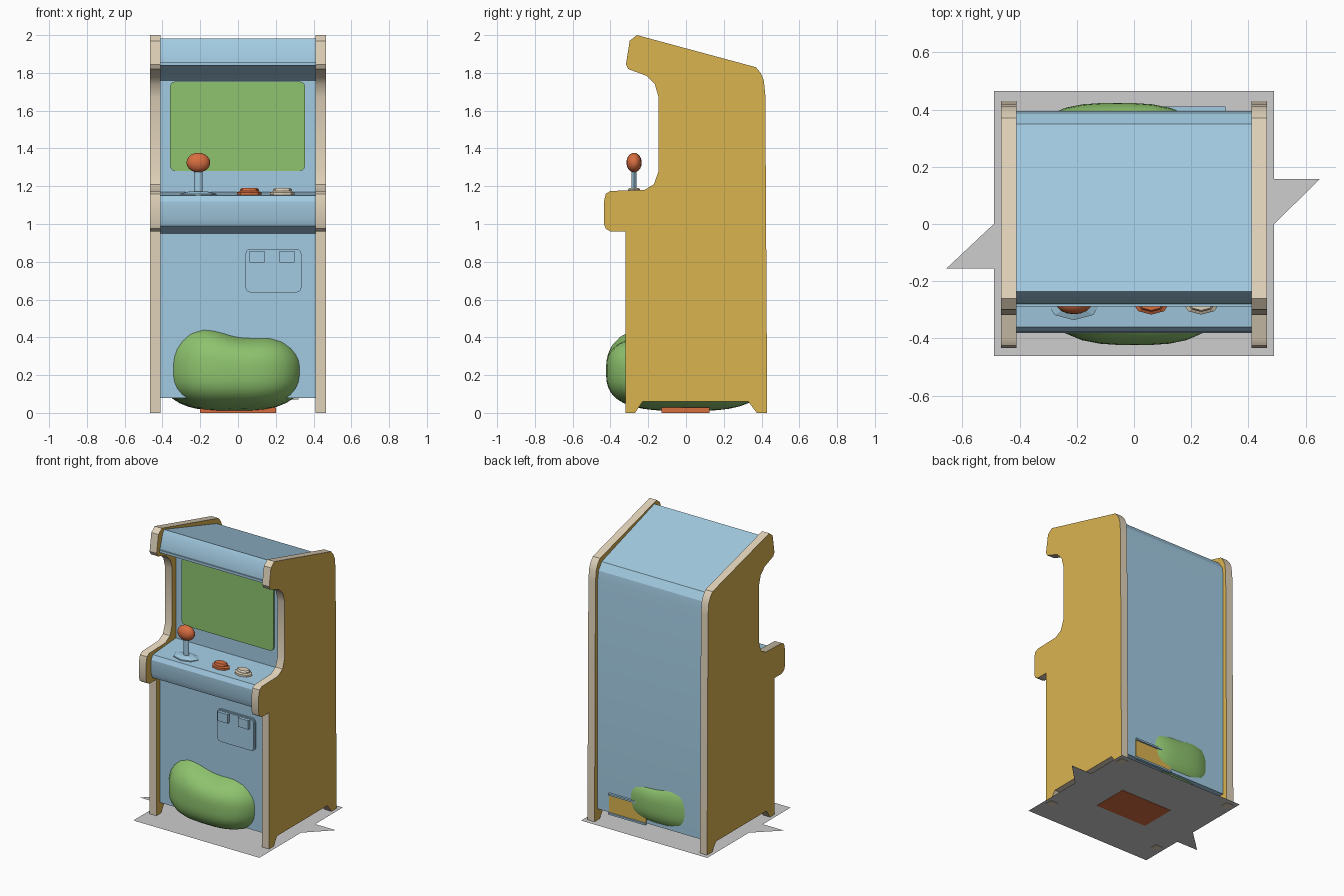
import bpy, bmesh, math
from mathutils import Matrix, Vector

if "Cube" in bpy.data.objects:
    bpy.data.objects.remove(bpy.data.objects["Cube"])


def material(name, rgb):
    m = bpy.data.materials.new(name)
    lin = [((c / 255 + 0.055) / 1.055) ** 2.4 for c in rgb]
    m.diffuse_color = (*lin, 1)
    m.use_nodes = True
    m.node_tree.nodes["Principled BSDF"].inputs["Base Color"].default_value = m.diffuse_color
    return m


BLUE = material("pale blue", (162, 202, 225))
GOLD = material("gold", (218, 179, 80))
CREAM = material("cream", (224, 210, 186))
GREEN = material("leaf green", (142, 195, 110))
RUST = material("rust orange", (216, 110, 64))
GRAY = material("light gray", (205, 205, 205))


def finish(name, bm, *mats, smooth=None):
    bmesh.ops.recalc_face_normals(bm, faces=bm.faces[:])
    me = bpy.data.meshes.new(name)
    bm.to_mesh(me)
    bm.free()
    ob = bpy.data.objects.new(name, me)
    bpy.context.collection.objects.link(ob)
    for m in mats:
        me.materials.append(m)
    if smooth:
        bpy.ops.object.select_all(action='DESELECT')
        ob.select_set(True)
        bpy.context.view_layer.objects.active = ob
        bpy.ops.object.shade_smooth_by_angle(angle=math.radians(smooth))
    return ob


def prism(points, offset):
    """Extrude a closed outline of 3D points by an offset vector."""
    bm = bmesh.new()
    face = bm.faces.new([bm.verts.new(p) for p in points])
    res = bmesh.ops.extrude_face_region(bm, geom=[face], use_keep_orig=True)
    verts = [g for g in res["geom"] if isinstance(g, bmesh.types.BMVert)]
    bmesh.ops.translate(bm, verts=verts, vec=Vector(offset))
    return bm


def box(name, lo, hi, mat):
    pts = [(x, y, lo[2]) for x, y in
           ((lo[0], lo[1]), (hi[0], lo[1]), (hi[0], hi[1]), (lo[0], hi[1]))]
    return finish(name, prism(pts, (0, 0, hi[2] - lo[2])), mat)


def rounded_plate(name, x0, x1, z0, z1, r, y, depth, mat):
    """Rounded rectangle facing the front."""
    pts = []
    for cx, cz, a in ((x1 - r, z1 - r, 0), (x0 + r, z1 - r, 90),
                      (x0 + r, z0 + r, 180), (x1 - r, z0 + r, 270)):
        for k in range(4):
            t = math.radians(a + 30 * k)
            pts.append((cx + r * math.cos(t), y, cz + r * math.sin(t)))
    return finish(name, prism(pts, (0, -depth, 0)), mat)


def lathe(name, x, y, profile, mat, sides=8, squash=0.64, smooth=None):
    """Turned part from (radius, z) rings, squashed along y."""
    bm = bmesh.new()
    rings = []
    for r, z in profile:
        rings.append([bm.verts.new((x + r * math.cos(2 * math.pi * i / sides),
                                    y + squash * r * math.sin(2 * math.pi * i / sides), z))
                      for i in range(sides)])
    for a, b in zip(rings, rings[1:]):
        for i in range(sides):
            j = (i + 1) % sides
            bm.faces.new((a[i], a[j], b[j], b[i]))
    bm.faces.new(rings[0])
    bm.faces.new(rings[-1])
    return finish(name, bm, mat, smooth=smooth)


# side panels: gold faces with cream edge trim
SIDE = [(-.26, 2), (.37, 1.83), (.395, 1.80), (.412, 1.76), (.42, 1.68), (.43, 0), (.375, 0),
        (.33, .06), (-.23, .06), (-.27, 0), (-.32, 0), (-.32, .96), (-.40, .96),
        (-.425, .975), (-.434, 1.0), (-.434, 1.12), (-.425, 1.16), (-.40, 1.175),
        (-.22, 1.18), (-.17, 1.21), (-.145, 1.28), (-.145, 1.67), (-.165, 1.74),
        (-.21, 1.785), (-.305, 1.82), (-.318, 1.845), (-.298, 1.97)]
for label, s in (("left", -1), ("right", 1)):
    bm = prism([(s * .41, y, z) for y, z in SIDE], (s * .055, 0, 0))
    bm.normal_update()
    for f in bm.faces:
        f.material_index = 0 if abs(f.normal.x) > .9 else 1
    finish(label + "_side_panel", bm, GOLD, CREAM, smooth=35)

# cabinet body: roof, marquee, screen wall, control deck, lower front, back
BODY = [(-.235, 1.982), (-.25, 1.96), (-.28, 1.865), (-.28, 1.84), (-.13, 1.78), (-.10, 1.76),
        (-.105, 1.17), (-.36, 1.15), (-.378, 1.12), (-.38, 1.03), (-.365, .99),
        (-.28, .95), (-.28, .08), (.395, .08), (.395, 1.69), (.385, 1.75), (.35, 1.80)]
finish("cabinet_body", prism([(-.41, y, z) for y, z in BODY], (.82, 0, 0)), BLUE, smooth=25)
box("marquee_lip", (-.41, -.288, 1.84), (.41, -.27, 1.858), BLUE)

# screen
rounded_plate("screen", -.36, .355, 1.28, 1.755, .03, -.103, .009, GREEN)

# coin door with two coin slots
rounded_plate("coin_door_rim", .04, .335, .638, .868, .025, -.279, .009, BLUE)
rounded_plate("coin_door", .048, .327, .646, .86, .02, -.285, .009, BLUE)
for label, x in (("left", .10), ("right", .26)):
    box(label + "_coin_slot", (x - .04, -.315, .795), (x + .04, -.285, .858), BLUE)

# joystick
JX, JY = -.21, -.275
lathe("joystick_base", JX, JY, [(.095, 1.15), (.095, 1.16), (.05, 1.172)], BLUE)
lathe("joystick_shaft", JX, JY, [(.022, 1.165), (.022, 1.29)], BLUE, smooth=50)
ball = [(max(.063 * math.sin(math.pi * k / 10), .002), 1.325 - .052 * math.cos(math.pi * k / 10))
        for k in range(11)]
lathe("joystick_ball", JX, JY, ball, RUST, sides=16, smooth=60)

# buttons
for label, x, mat in (("rust", .06, RUST), ("cream", .235, CREAM)):
    lathe(label + "_button", x, -.275,
          [(.065, 1.15), (.065, 1.168), (.05, 1.174), (.05, 1.182), (.042, 1.19)], mat)

# rear vent: gold plate between two blue rails
box("rear_vent", (.03, .39, .075), (.32, .399, .21), GOLD)
for label, z in (("lower", .07), ("upper", .205)):
    box(label + "_vent_rail", (.03, .39, z), (.32, .41, z + .012), BLUE)

# green boulder running through the base of the cabinet
bm = bmesh.new()
bmesh.ops.create_uvsphere(bm, u_segments=40, v_segments=24, radius=1)
for v in bm.verts:
    x, y, z = v.co
    r = (abs(x) ** 3 + abs(y) ** 3 + abs(z) ** 3) ** (-1 / 3)
    x, y, z = x * r, y * r, z * r
    wave = .018 * math.sin(5 * x + 1.2) * max(z, 0)
    v.co = (.375 * x - .028 - .03 * y - .03 * z * z * x,
            .423 * y,
            .215 * z + .225 - .045 * x * max(z, 0) - wave)
finish("green_boulder", bm, GREEN, smooth=80)

# rust pad under the boulder and the flat base sheet
box("rust_pad", (-.2, -.13, 0), (.2, .125, .028), RUST)
bm = bmesh.new()
SHEET = [(-.49, -.462), (.49, -.462), (.49, 0), (.65, .158), (.49, .158), (.49, .464),
         (-.49, .464), (-.49, 0), (-.655, -.155), (-.49, -.155)]
bm.faces.new([bm.verts.new((x, y, .002)) for x, y in SHEET])
finish("base_sheet", bm, GRAY)
